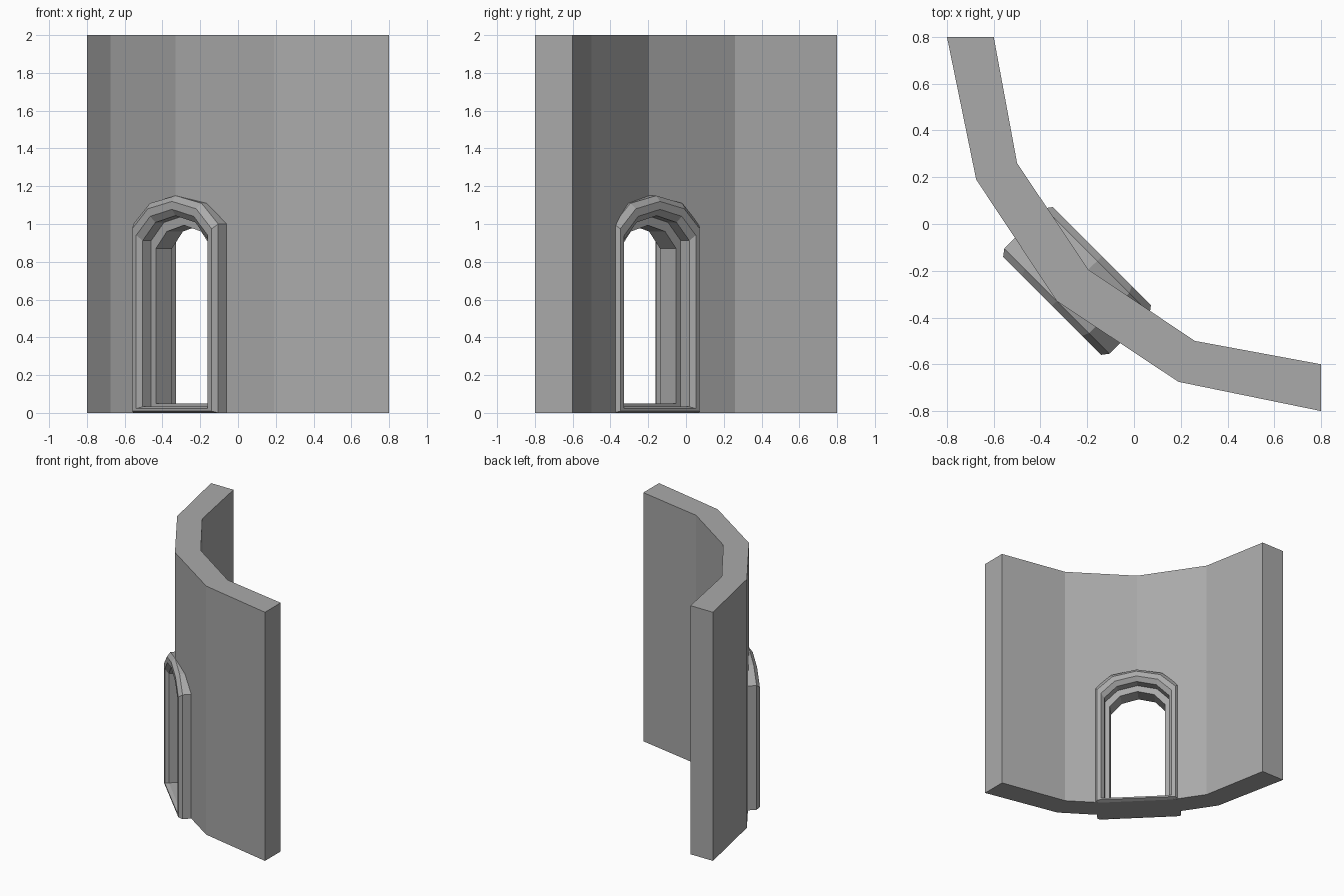
import bpy, bmesh
from math import sqrt

cube = bpy.data.objects.get("Cube")
if cube:
    bpy.data.objects.remove(cube, do_unlink=True)

stone = bpy.data.materials.new("grey_stone")
stone.use_nodes = True
GREY = (0.4, 0.4, 0.4, 1)
stone.diffuse_color = GREY
stone.node_tree.nodes["Principled BSDF"].inputs["Base Color"].default_value = GREY


def make_object(name, bm):
    bmesh.ops.recalc_face_normals(bm, faces=bm.faces)
    mesh = bpy.data.meshes.new(name)
    bm.to_mesh(mesh)
    bm.free()
    mesh.materials.append(stone)
    obj = bpy.data.objects.new(name, mesh)
    bpy.context.collection.objects.link(obj)
    return obj


def arch(w, n):
    """Arched door outline of half width w, at distance n along the diagonal."""
    d = 0.318 - w
    bottom, spring, apex = 0.45 * d, 1 - 1.2 * d, 1.15 - 1.45 * d
    shoulder = apex - 0.27 * (apex - spring)
    half = [(w, bottom), (w, spring), (0.61 * w, shoulder)]
    outline = [(-u, z) for u, z in half] + [(0, apex)] + half[::-1]
    return [((u - n) / sqrt(2), (-u - n) / sqrt(2), z) for u, z in outline]


def bridge(bm, a, b):
    for i in range(len(a)):
        j = (i + 1) % len(a)
        bm.faces.new((a[i], a[j], b[j], b[i]))


# Curved wall, symmetric about the diagonal
outer = [(-0.8, 0.8), (-0.675, 0.19), (-0.33, -0.33), (0.19, -0.675), (0.8, -0.8)]
inner = [(0.8, -0.6), (0.26, -0.5), (-0.195, -0.195), (-0.5, 0.26), (-0.6, 0.8)]
bm = bmesh.new()
low, high = [[bm.verts.new((x, y, z)) for x, y in outer + inner] for z in (0, 2)]
bridge(bm, low, high)
bm.faces.new(low)
bm.faces.new(high)
wall = make_object("curved_wall", bm)

# Doorway cutter
bm = bmesh.new()
back, front = [[bm.verts.new(p) for p in arch(0.28, n)] for n in (0.05, 0.65)]
bridge(bm, back, front)
bm.faces.new(back)
bm.faces.new(front)
cutter = make_object("doorway_cutter", bm)
cutter.hide_render = True
cutter.hide_set(True)
cutter.display_type = 'WIRE'
cut = wall.modifiers.new("doorway", 'BOOLEAN')
cut.object = cutter
cut.operation = 'DIFFERENCE'
cut.solver = 'EXACT'

# Apply the cut and drop the helper
bpy.context.view_layer.update()
cut_mesh = bpy.data.meshes.new_from_object(
    wall.evaluated_get(bpy.context.evaluated_depsgraph_get()))
wall.modifiers.clear()
wall.data = cut_mesh
bpy.data.objects.remove(cutter, do_unlink=True)

# Door frame: bevelled rims on both sides of a recessed jamb
MID = 0.3445
rim = [(0.318, 0.122), (0.297, 0.15), (0.268, 0.15),
       (0.245, 0.124), (0.245, 0.06), (0.21, 0.06)]
profile = [(w, MID + n) for w, n in rim] + [(w, MID - n) for w, n in reversed(rim)]
bm = bmesh.new()
rings = [[bm.verts.new(p) for p in arch(w, n)] for w, n in profile]
for i, ring in enumerate(rings):
    bridge(bm, ring, rings[(i + 1) % len(rings)])
make_object("door_frame", bm)
